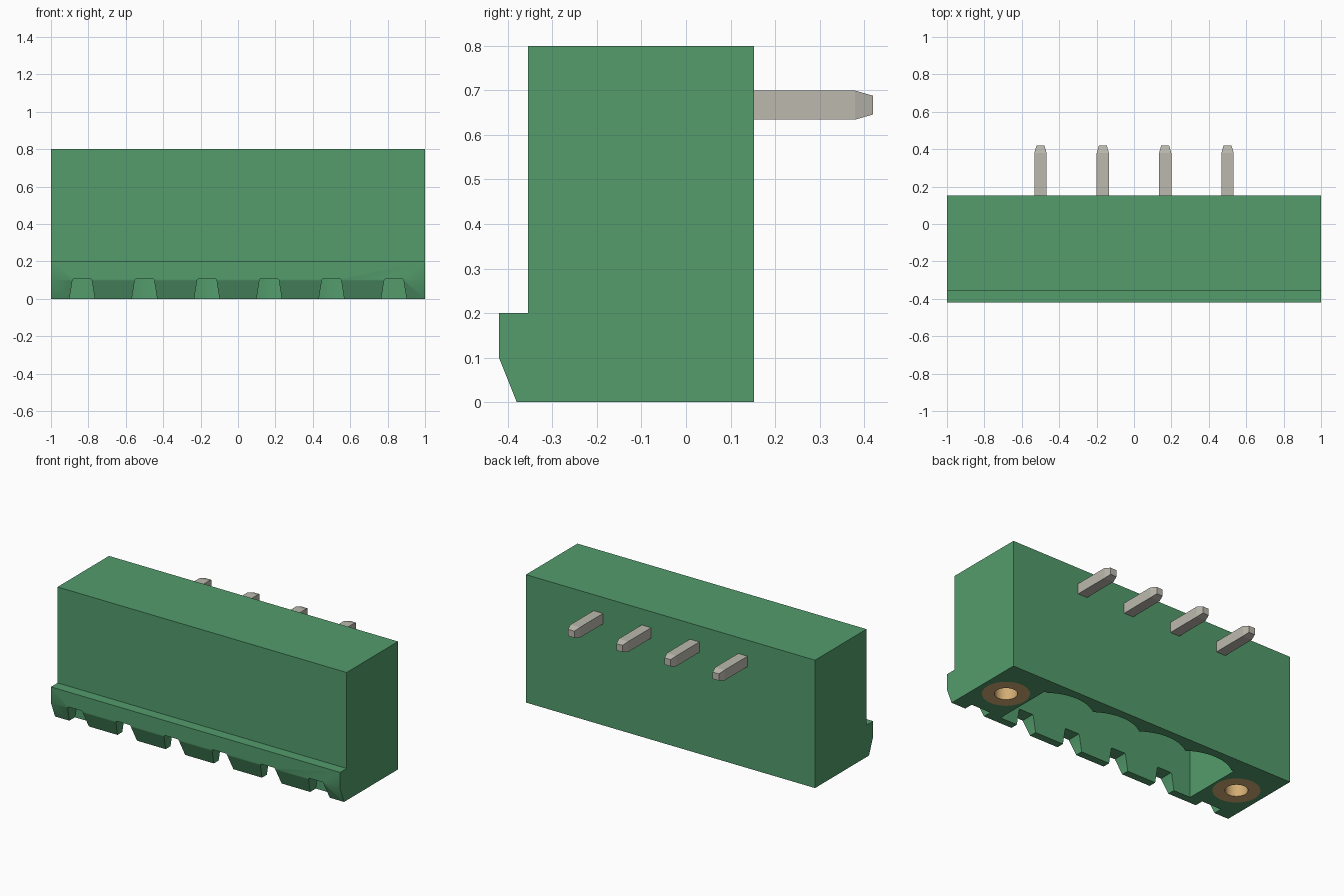
import bpy, bmesh, math
from mathutils import Vector, Matrix

cube = bpy.data.objects.get("Cube")
if cube:
    bpy.data.objects.remove(cube, do_unlink=True)


def material(name, rgb):
    lin = [((c / 255 + 0.055) / 1.055) ** 2.4 for c in rgb] + [1.0]
    m = bpy.data.materials.new(name)
    m.use_nodes = True
    m.diffuse_color = lin
    bsdf = m.node_tree.nodes["Principled BSDF"]
    bsdf.inputs["Base Color"].default_value = lin
    bsdf.inputs["Roughness"].default_value = 0.6
    return m


GREEN = material("green plastic", (83, 156, 108))
TIN = material("tinned metal", (187, 185, 174))
BRASS = material("brass", (211, 173, 116))


def make_object(name, bm, mat=None):
    bmesh.ops.recalc_face_normals(bm, faces=bm.faces)
    me = bpy.data.meshes.new(name)
    bm.to_mesh(me)
    bm.free()
    ob = bpy.data.objects.new(name, me)
    bpy.context.collection.objects.link(ob)
    if mat:
        me.materials.append(mat)
    return ob


def prism(name, points, offset, mat=None):
    """Extrude a planar outline of 3D points along offset."""
    bm = bmesh.new()
    face = bm.faces.new([bm.verts.new(p) for p in points])
    ext = bmesh.ops.extrude_face_region(bm, geom=[face], use_keep_orig=True)
    verts = [g for g in ext["geom"] if isinstance(g, bmesh.types.BMVert)]
    bmesh.ops.translate(bm, verts=verts, vec=Vector(offset))
    return make_object(name, bm, mat)


def loft(name, rings, mat, closed_ends=True):
    """Skin a list of matching vertex rings."""
    bm = bmesh.new()
    rows = [[bm.verts.new(p) for p in r] for r in rings]
    n = len(rows[0])
    for a, b in zip(rows, rows[1:]):
        for i in range(n):
            j = (i + 1) % n
            bm.faces.new((a[i], a[j], b[j], b[i]))
    if closed_ends:
        bm.faces.new(rows[0])
        bm.faces.new(rows[-1])
    return make_object(name, bm, mat)


def ring(x, y, z, r, n=48):
    return [(x + r * math.cos(2 * math.pi * i / n),
             y + r * math.sin(2 * math.pi * i / n), z) for i in range(n)]


def cut(target, cutter):
    """Subtract the cutter from the target and discard it."""
    cutter.hide_render = True
    mod = target.modifiers.new("cut", 'BOOLEAN')
    mod.operation = 'DIFFERENCE'
    mod.solver = 'EXACT'
    mod.object = cutter
    bpy.ops.object.select_all(action='DESELECT')
    bpy.context.view_layer.objects.active = target
    target.select_set(True)
    bpy.ops.object.modifier_apply(modifier=mod.name)
    bpy.data.objects.remove(cutter, do_unlink=True)


def smooth(ob):
    bpy.ops.object.select_all(action='DESELECT')
    bpy.context.view_layer.objects.active = ob
    ob.select_set(True)
    bpy.ops.object.shade_smooth_by_angle(angle=math.radians(25))


PITCH = 1 / 3
PIN_X = [(i - 1.5) * PITCH for i in range(4)]
NOTCH_X = [(i - 2.5) * PITCH for i in range(6)]
AXIS_Y = -0.11           # centre line of contacts and inserts
CAVITY_TOP = 0.55
INSERT_DEPTH = 0.32

# Housing: side profile with a front lip, extruded along x
profile = [(-0.38, 0), (-0.42, 0.1), (-0.42, 0.2), (-0.355, 0.2),
           (-0.355, 0.8), (0.153, 0.8), (0.153, 0)]
housing = prism("housing", [(-1, y, z) for y, z in profile], (2, 0, 0), GREEN)

# Plug cavity, open below, with one shallow scallop behind each contact
HALF, SAG, CUSP_Y = PITCH / 2, 0.055, 0.045
R = (HALF ** 2 + SAG ** 2) / (2 * SAG)
outline = [(0.685, -0.333), (-0.685, -0.333), (-0.685, CUSP_Y)]
for x in PIN_X:
    for i in range(12):
        dx = -HALF + PITCH * i / 12
        outline.append((x + dx, CUSP_Y + SAG - R + math.sqrt(R * R - dx * dx)))
outline += [(4 * HALF, CUSP_Y), (0.685, CUSP_Y)]
cut(housing, prism("cavity_cutter", [(x, y, -0.05) for x, y in outline],
                   (0, 0, CAVITY_TOP + 0.05)))

# Coding notches through the bottom of the front lip
notch = [(-0.0755, -0.05), (-0.052, 0.098), (-0.047, 0.107),
         (0.047, 0.107), (0.052, 0.098), (0.0755, -0.05)]
for x in NOTCH_X:
    cut(housing, prism("notch_cutter", [(x + px, -0.5, pz) for px, pz in notch],
                       (0, 0.175, 0)))

# Threaded inserts at both ends, each a blind bushing set in a pocket
for side, x in (("right", NOTCH_X[0]), ("left", NOTCH_X[-1])):
    cut(housing, loft("pocket_cutter", [ring(x, AXIS_Y, -0.05, 0.133),
                                        ring(x, AXIS_Y, INSERT_DEPTH, 0.133)], None))
    insert = loft(side + "_insert", [ring(x, AXIS_Y, z, r) for r, z in (
        (0.133, INSERT_DEPTH), (0.133, 0), (0.064, 0), (0.064, INSERT_DEPTH - 0.02))],
        BRASS)
    smooth(insert)
smooth(housing)


def pin(name, origin, rotation, length, mat):
    """Square bar along local z with a tapered tip."""
    def square(h, z):
        return [(-h, -h, z), (h, -h, z), (h, h, z), (-h, h, z)]
    ob = loft(name, [square(0.0325, 0), square(0.0325, length - 0.04),
                     square(0.021, length)], mat)
    ob.data.transform(Matrix.Translation(origin) @ rotation)


# Solder pins out of the back, contacts hanging inside the cavity
for n, x in enumerate(PIN_X, 1):
    pin(f"solder_pin_{n}", (x, 0.14, 0.667), Matrix.Rotation(-math.pi / 2, 4, 'X'), 0.28, TIN)
    pin(f"contact_pin_{n}", (x, AXIS_Y, CAVITY_TOP + 0.01),
        Matrix.Rotation(math.pi, 4, 'X'), 0.37, TIN)
